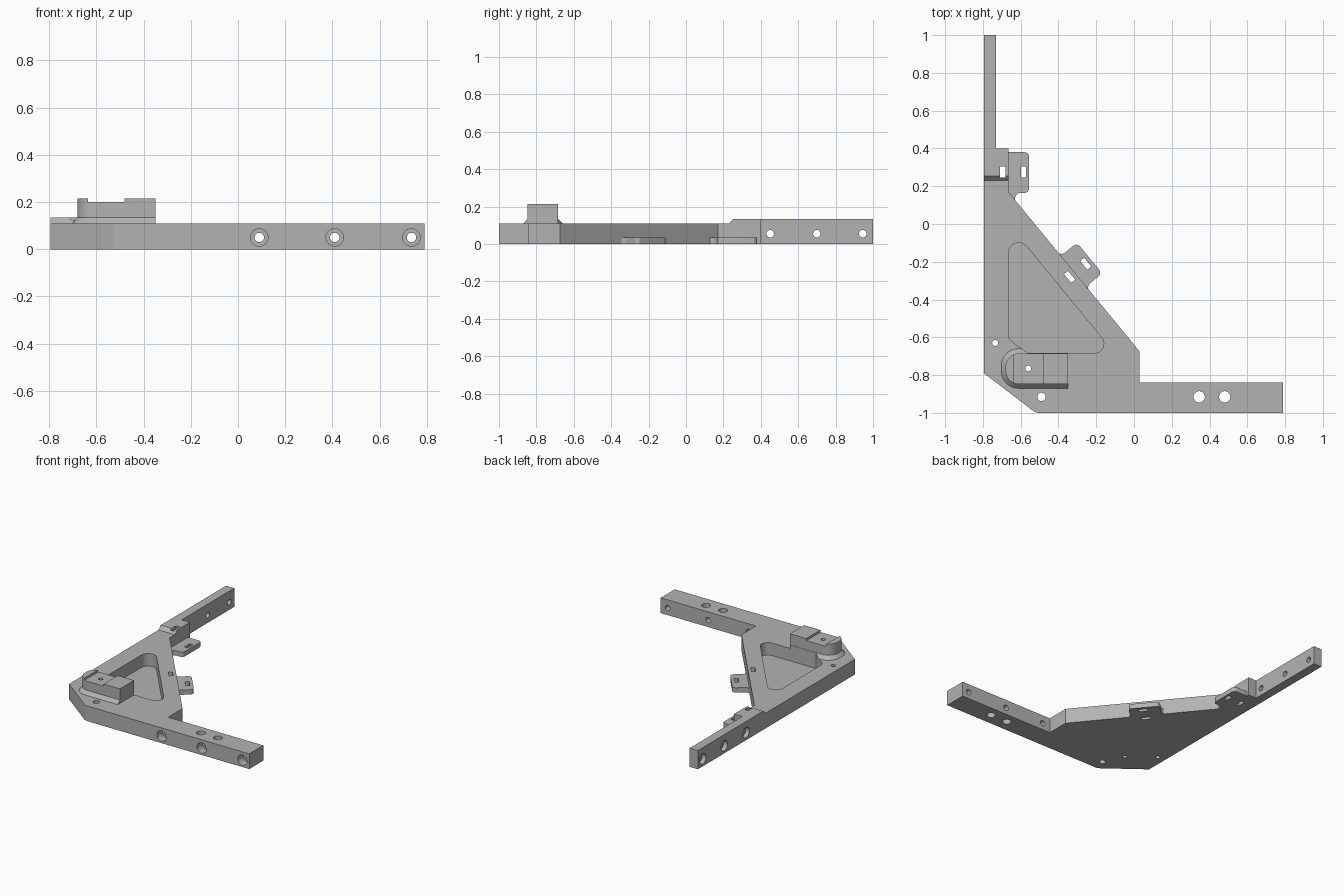
import bpy
import bmesh
import math
from mathutils import Vector, Matrix

if "Cube" in bpy.data.objects:
    bpy.data.objects.remove(bpy.data.objects["Cube"], do_unlink=True)

grey = bpy.data.materials.new("bracket grey")
grey.use_nodes = True
grey.diffuse_color = (0.45, 0.45, 0.45, 1)
grey.node_tree.nodes["Principled BSDF"].inputs["Base Color"].default_value = (0.45, 0.45, 0.45, 1)

TOP = 0.11      # main plate thickness
RAISED = 0.135  # rear arm and pad height


def outline(corners, steps=8):
    """Closed outline from (x, y, fillet radius) corners."""
    result = []
    count = len(corners)
    for i, (x, y, r) in enumerate(corners):
        p = Vector((x, y))
        if r == 0:
            result.append(p)
            continue
        a = (Vector(corners[i - 1][:2]) - p).normalized()
        b = (Vector(corners[(i + 1) % count][:2]) - p).normalized()
        half = a.angle(b) / 2
        centre = p + (a + b).normalized() * (r / math.sin(half))
        start = p + a * (r / math.tan(half)) - centre
        end = p + b * (r / math.tan(half)) - centre
        sweep = math.pi - 2 * half
        for k in range(steps + 1):
            t = k / steps
            arc = (start * math.sin((1 - t) * sweep) + end * math.sin(t * sweep)) / math.sin(sweep)
            result.append(centre + arc)
    return result


def finish(name, bm):
    bmesh.ops.recalc_face_normals(bm, faces=bm.faces[:])
    mesh = bpy.data.meshes.new(name)
    bm.to_mesh(mesh)
    bm.free()
    mesh.materials.append(grey)
    obj = bpy.data.objects.new(name, mesh)
    bpy.context.collection.objects.link(obj)
    return obj


def prism(name, lower, z0, z1, upper=None):
    """Solid between two outlines with matching point counts."""
    bm = bmesh.new()
    low = [bm.verts.new((p.x, p.y, z0)) for p in lower]
    high = [bm.verts.new((p.x, p.y, z1)) for p in (upper or lower)]
    bm.faces.new(low)
    bm.faces.new(high)
    for i in range(len(low)):
        bm.faces.new((low[i - 1], low[i], high[i], high[i - 1]))
    return finish(name, bm)


def cylinder(centre, axis, radius, length):
    bm = bmesh.new()
    turn = Vector(axis).to_track_quat("Z", "Y").to_matrix().to_4x4()
    bmesh.ops.create_cone(bm, cap_ends=True, segments=32, radius1=radius, radius2=radius,
                          depth=length, matrix=Matrix.Translation(centre) @ turn)
    return finish("cutter", bm)


def activate(obj):
    bpy.ops.object.select_all(action="DESELECT")
    obj.select_set(True)
    bpy.context.view_layer.objects.active = obj


def combine(obj, other, operation="DIFFERENCE"):
    activate(obj)
    mod = obj.modifiers.new("boolean", "BOOLEAN")
    mod.operation = operation
    mod.solver = "EXACT"
    mod.object = other
    bpy.ops.object.modifier_apply(modifier=mod.name)


# Main plate with its two arms
frame = prism("bracket_frame", outline([
    (-0.795, -0.79, 0), (-0.52, -1, 0.06), (0.79, -1, 0), (0.79, -0.84, 0),
    (0.03, -0.84, 0), (0.03, -0.675, 0), (-0.665, 0.17, 0), (-0.665, 0.4, 0),
    (-0.73, 0.4, 0), (-0.73, 1, 0), (-0.795, 1, 0)]), 0, TOP)


# Raised rear arm with a sloped step
def rear_outline(front):
    return outline([(-0.795, front, 0), (-0.665, front, 0), (-0.665, 0.4, 0),
                    (-0.73, 0.4, 0), (-0.73, 1, 0), (-0.795, 1, 0)])


rise = prism("rise", rear_outline(0.23), TOP, RAISED, rear_outline(0.255))
combine(frame, rise, "UNION")


# Bevelled pad and the block standing on it
def pad_outline(left, front, back, radius):
    return outline([(left, front, radius), (-0.35, front, 0), (-0.35, back, 0), (left, back, radius)])


block_shape = pad_outline(-0.68, -0.847, -0.685, 0.07)
pad = prism("block_pad", pad_outline(-0.702, -0.87, -0.66, 0.09), TOP, RAISED, block_shape)
block = prism("clamp_block", block_shape, RAISED, 0.215)
notch = prism("notch", outline([(-0.635, -0.9, 0), (-0.48, -0.9, 0), (-0.48, -0.6, 0), (-0.635, -0.6, 0)]), 0.2, 0.3)
combine(block, notch)

# Triangular pocket
pocket = prism("pocket", outline([
    (-0.665, 0, 0.055), (-0.104, -0.684, 0.05), (-0.56, -0.684, 0), (-0.665, -0.61, 0.05)]), 0.02, 0.3)
combine(frame, pocket)
combine(pad, pocket)

# Strap tabs on the rear arm and along the diagonal edge
along = Vector((0.635, -0.772))
outward = Vector((0.772, 0.635))
edge_point = Vector((-0.32, -0.25))


def on_edge(s, n):
    return edge_point + along * s + outward * n


rear_tab = prism("rear_tab", outline([
    (-0.675, 0.38, 0), (-0.555, 0.38, 0.025), (-0.555, 0.165, 0.025),
    (-0.63, 0.165, 0.03), (-0.63, 0.1, 0), (-0.675, 0.1, 0)]), 0, 0.035)
half_tab = [(0.15, -0.012, 0), (0.15, -0.002, 0), (0.105, -0.002, 0.03), (0.105, 0.11, 0.025)]
tab_shape = half_tab + [(-s, n, r) for s, n, r in reversed(half_tab)]
edge_tab = prism("edge_tab", outline([(*on_edge(s, n), r) for s, n, r in tab_shape]), 0, 0.035)


# Slots through the tabs and the neighbouring walls
def slot(centre, direction):
    u = direction.normalized() * 0.03
    v = Vector((-u.y, u.x)) * 0.45
    corners = [centre + u + v, centre - u + v, centre - u - v, centre + u - v]
    return prism("cutter", corners, -0.1, 0.3)


cuts = [pocket, notch, rise]
for obj, centre, direction in (
        (frame, (-0.695, 0.275), (0, 1)), (rear_tab, (-0.585, 0.275), (0, 1)),
        (frame, on_edge(0.01, -0.035), along), (edge_tab, on_edge(0.01, 0.075), along)):
    cutter = slot(Vector(centre), Vector(direction))
    combine(obj, cutter)
    cuts.append(cutter)

# Vertical holes
for x, y, radius, parts in (
        (0.345, -0.915, 0.03, [frame]), (0.48, -0.915, 0.03, [frame]),
        (-0.735, -0.63, 0.016, [frame]), (-0.49, -0.915, 0.022, [frame]),
        (-0.56, -0.765, 0.015, [frame, pad, block])):
    cutter = cylinder((x, y, 0.1), (0, 0, 1), radius, 0.6)
    for part in parts:
        combine(part, cutter)
    cuts.append(cutter)

# Counterbored holes across both arms
bores = [((x, -0.92, 0.05), (x, -1, 0.05), (0, 1, 0), 0.12) for x in (0.09, 0.41, 0.735)]
bores += [((-0.76, y, 0.055), (-0.795, y, 0.055), (1, 0, 0), 0.06) for y in (0.45, 0.7, 0.945)]
for middle, mouth, axis, depth in bores:
    for cutter in (cylinder(middle, axis, 0.02, 0.3), cylinder(mouth, axis, 0.037, depth)):
        combine(frame, cutter)
        cuts.append(cutter)

for cutter in cuts:
    bpy.data.objects.remove(cutter, do_unlink=True)

# Smooth the rounded walls, keep edges sharp
for part in (frame, pad, block, rear_tab, edge_tab):
    activate(part)
    bpy.ops.object.shade_smooth_by_angle(angle=math.radians(30))
